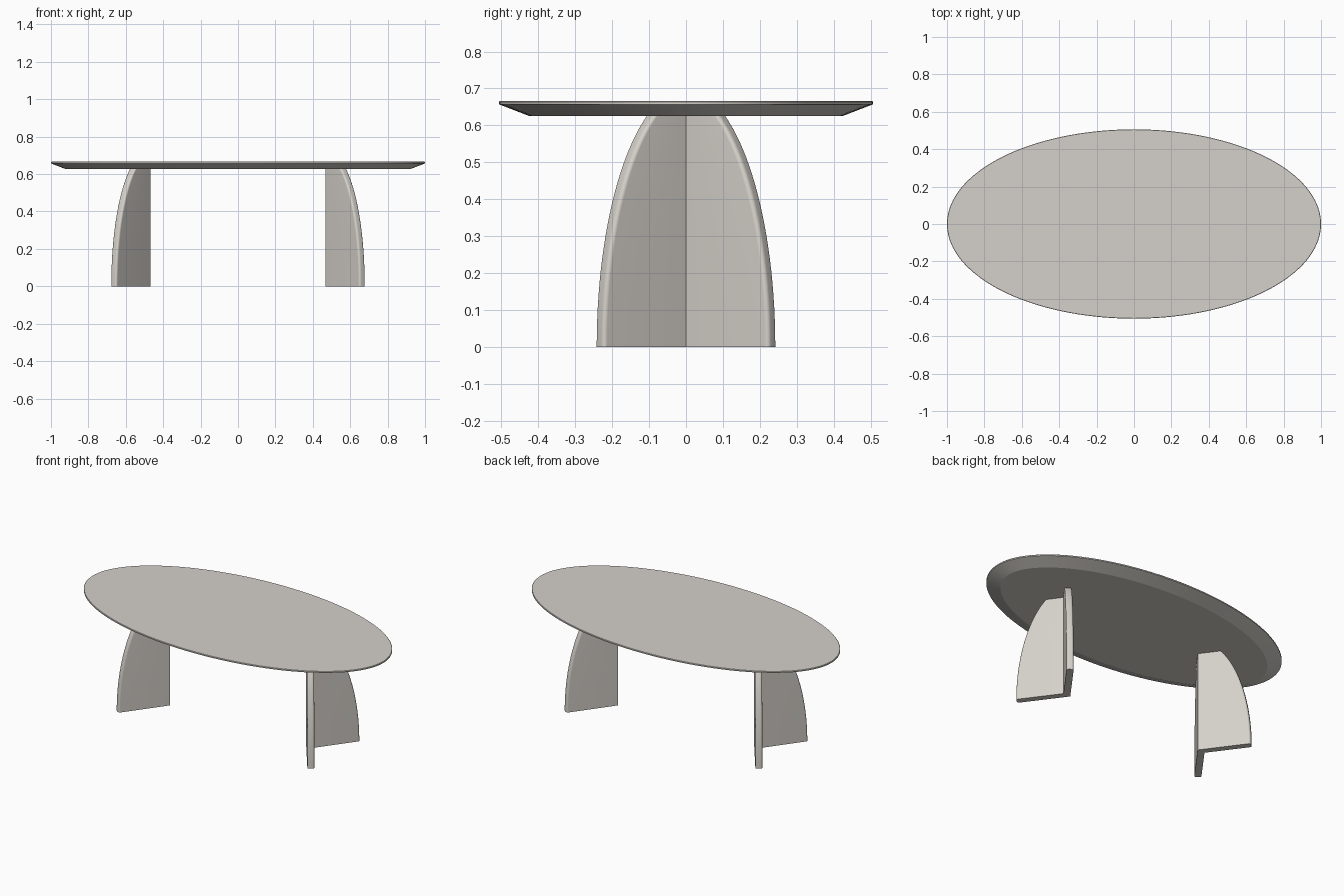
import bpy, bmesh, math
from mathutils import Vector

if "Cube" in bpy.data.objects:
    bpy.data.objects.remove(bpy.data.objects["Cube"])

stone = bpy.data.materials.new("warm light grey")
stone.diffuse_color = (0.66, 0.63, 0.585, 1)
stone.use_nodes = True
stone.node_tree.nodes["Principled BSDF"].inputs["Base Color"].default_value = stone.diffuse_color


def loft(name, rings):
    """Skin closed rings of points and cap both ends."""
    bm = bmesh.new()
    vs = [[bm.verts.new(p) for p in ring] for ring in rings]
    n = len(vs[0])
    for lo, hi in zip(vs, vs[1:]):
        for i in range(n):
            j = (i + 1) % n
            bm.faces.new((lo[i], lo[j], hi[j], hi[i]))
    bm.faces.new(vs[0][::-1])
    bm.faces.new(vs[-1])
    bmesh.ops.recalc_face_normals(bm, faces=bm.faces)
    me = bpy.data.meshes.new(name)
    bm.to_mesh(me)
    bm.free()
    me.materials.append(stone)
    ob = bpy.data.objects.new(name, me)
    bpy.context.collection.objects.link(ob)
    bpy.ops.object.select_all(action='DESELECT')
    ob.select_set(True)
    bpy.context.view_layer.objects.active = ob
    bpy.ops.object.shade_smooth_by_angle(angle=math.radians(15))
    return ob


# Oval top: flat face, thin upright rim, wide chamfer underneath
def oval(inset, z, a=1.0, b=0.506, n=144):
    pts = []
    for i in range(n):
        t = 2 * math.pi * i / n
        nrm = Vector((b * math.cos(t), a * math.sin(t))).normalized()
        pts.append((a * math.cos(t) - inset * nrm.x, b * math.sin(t) - inset * nrm.y, z))
    return pts


loft("table_top", [oval(0.08, 0.626), oval(0, 0.657), oval(0, 0.664), oval(0.002, 0.666)])

# V-shaped legs: two boards meeting at the inner crease, outer edges on an elliptic curve
APEX, LENGTH, THICK, ROUND, CURVE_H, TOP = 0.469, 0.306, 0.04, 0.012, 0.70, 0.63
D = Vector((0.592, 0.806))      # along the board
N = Vector((0.806, -0.592))     # across the board, into the V


def leg_section(z, side):
    s = LENGTH * math.sqrt(1 - (z / CURVE_H) ** 2)
    wing = []
    for across, start in ((ROUND, 180), (THICK - ROUND, 90)):
        for k in range(9):       # rounded corner of the board end
            a = math.radians(start - 90 * k / 8)
            wing.append(D * (s - ROUND + ROUND * math.sin(a)) + N * (across + ROUND * math.cos(a)))
    pts = [Vector((0, 0))] + wing + [Vector((THICK / N.x, 0))]
    pts += [Vector((p.x, -p.y)) for p in reversed(wing)]
    return [(side * (APEX + p.x), p.y, z) for p in pts]


heights = [TOP * math.sin(math.pi / 2 * i / 28) for i in range(29)]
for name, side in (("left_leg", -1), ("right_leg", 1)):
    loft(name, [leg_section(z, side) for z in heights])
